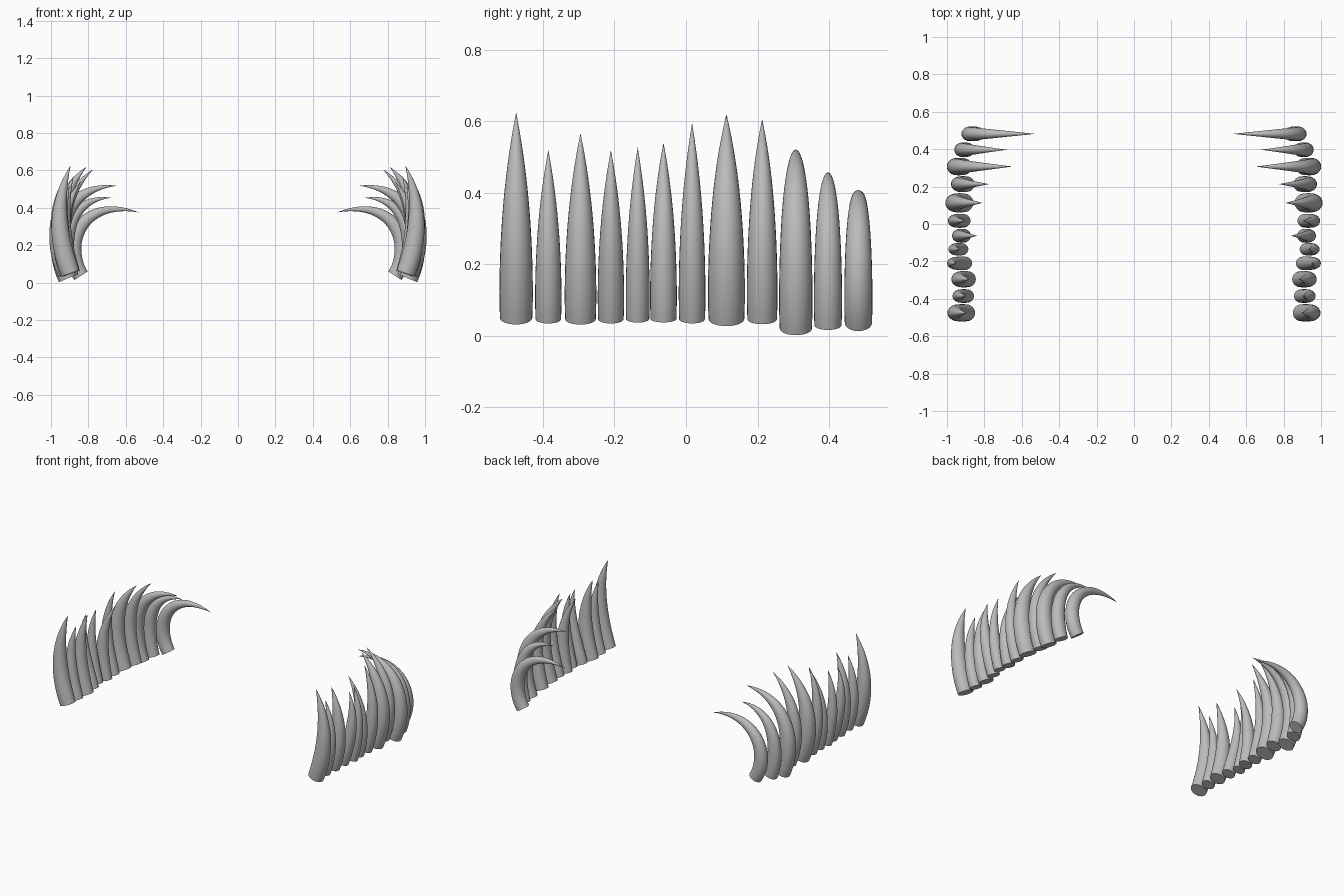
import bpy
import bmesh
import math
from mathutils import Vector

default_cube = bpy.data.objects.get("Cube")
if default_cube:
    bpy.data.objects.remove(default_cube, do_unlink=True)

SIDES = 24
RINGS = 24
DEPTH_RATIO = 1.1  # spikes are slightly deeper than they are wide

# One flat colour for every spike
horn_grey = bpy.data.materials.new("horn_grey")
horn_grey.use_nodes = True
grey = (0.5, 0.5, 0.5, 1)
horn_grey.diffuse_color = grey
horn_grey.node_tree.nodes["Principled BSDF"].inputs["Base Color"].default_value = grey


def bezier(points, t):
    """Point and unit tangent on a cubic curve."""
    a, b, c, d = points
    s = 1 - t
    position = a * s**3 + b * (3 * s * s * t) + c * (3 * s * t * t) + d * t**3
    tangent = (b - a) * (s * s) + (c - b) * (2 * s * t) + (d - c) * (t * t)
    return position, tangent.normalized()


def taper(t):
    """Full body that narrows to a point, with a slight pinch at the root."""
    return 1 - t**2.4 - 0.05 * (1 - t)**12


def make_spike(name, side, path, width):
    """Sweep a tapering ellipse along a curve lying in the x-z plane."""
    bm = bmesh.new()
    across = Vector((0, 1, 0))
    rings = []
    for i in range(RINGS):
        t = i / RINGS
        centre, tangent = bezier(path, t)
        outward = across.cross(tangent)
        radius = width / 2 * taper(t)
        ring = []
        for k in range(SIDES):
            angle = math.tau * k / SIDES
            point = (centre + outward * (math.cos(angle) * radius * DEPTH_RATIO)
                     + across * (math.sin(angle) * radius))
            point.x *= side
            ring.append(bm.verts.new(point))
        rings.append(ring)

    # Skin between neighbouring rings, flat root, pointed tip
    for lower, upper in zip(rings, rings[1:]):
        for k in range(SIDES):
            n = (k + 1) % SIDES
            bm.faces.new((lower[k], lower[n], upper[n], upper[k]))
    bm.faces.new(rings[0])
    tip = bm.verts.new((path[-1].x * side, path[-1].y, path[-1].z))
    for k in range(SIDES):
        bm.faces.new((rings[-1][k], rings[-1][(k + 1) % SIDES], tip))
    bmesh.ops.recalc_face_normals(bm, faces=bm.faces)

    mesh = bpy.data.meshes.new(name)
    bm.to_mesh(mesh)
    bm.free()
    mesh.materials.append(horn_grey)
    spike = bpy.data.objects.new(name, mesh)
    bpy.context.collection.objects.link(spike)
    return spike


# Front to back: y, width, root x, root z, lower bend x, upper bend x, tip x, tip z, hook
row = [
    (-.475, .095, .896, .05, .97, .975, .895, .625, 0),
    (-.385, .075, .893, .047, .945, .955, .9, .52, 0),
    (-.295, .09, .89, .047, .95, .95, .88, .567, 0),
    (-.21, .075, .903, .047, .955, 1, .95, .52, 0),
    (-.135, .068, .92, .047, .965, .985, .93, .527, 0),
    (-.063, .076, .91, .047, .95, .95, .84, .54, .01),
    (.017, .076, .912, .047, .97, .985, .9, .595, 0),
    (.113, .105, .91, .047, .985, .98, .81, .62, .02),
    (.213, .087, .895, .047, .96, .96, .775, .605, .03),
    (.307, .095, .912, .021, 1, .95, .65, .518, .16),
    (.397, .08, .893, .03, .955, .91, .68, .453, .145),
    (.482, .08, .84, .036, .95, .83, .53, .375, .2),
]

# Mirrored rows of spikes, hooking inward more towards the back
spikes = []
for side, label in ((1, "left"), (-1, "right")):
    for number, (y, width, root_x, root_z, low_x, high_x, tip_x, tip_z, hook) in enumerate(row, 1):
        rise = tip_z - root_z
        path = [
            Vector((root_x, y, root_z)),
            Vector((low_x, y, root_z + rise / 3 + hook * 0.3)),
            Vector((high_x, y, root_z + rise * 2 / 3 + hook)),
            Vector((tip_x, y, tip_z)),
        ]
        spikes.append(make_spike(f"{label}_spike_{number}", side, path, width))

# Smooth sides with a crisp root edge
bpy.ops.object.select_all(action="DESELECT")
for spike in spikes:
    spike.select_set(True)
bpy.context.view_layer.objects.active = spikes[0]
bpy.ops.object.shade_smooth_by_angle(angle=math.radians(40))
